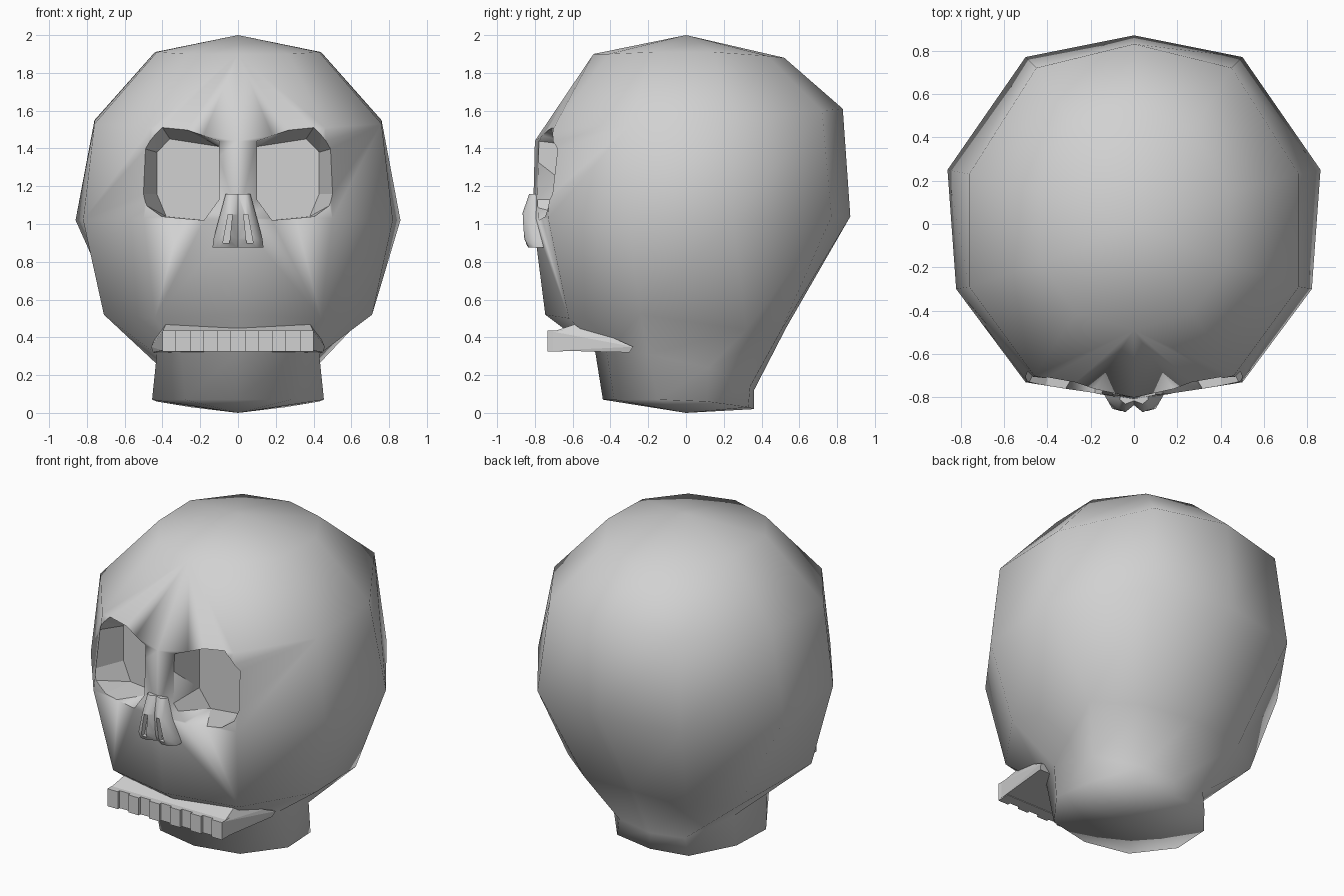
import bpy, bmesh, math
from mathutils import Vector

cube = bpy.data.objects.get("Cube")
if cube:
    bpy.data.objects.remove(cube, do_unlink=True)

bone = bpy.data.materials.new("bone_grey")
bone.use_nodes = True
bone.diffuse_color = (0.64, 0.64, 0.64, 1)
bone.node_tree.nodes["Principled BSDF"].inputs["Base Color"].default_value = (0.64, 0.64, 0.64, 1)


def finish(name, bm):
    bmesh.ops.recalc_face_normals(bm, faces=bm.faces)
    mesh = bpy.data.meshes.new(name)
    bm.to_mesh(mesh)
    bm.free()
    mesh.materials.append(bone)
    obj = bpy.data.objects.new(name, mesh)
    bpy.context.collection.objects.link(obj)
    return obj


def add_hull(bm, points):
    verts = [bm.verts.new(p) for p in points]
    res = bmesh.ops.convex_hull(bm, input=verts)
    spare = {v for v in res["geom_interior"] + res["geom_unused"]
             if isinstance(v, bmesh.types.BMVert) and v.is_valid}
    bmesh.ops.delete(bm, geom=list(spare), context="VERTS")


def activate(obj):
    bpy.ops.object.select_all(action="DESELECT")
    obj.select_set(True)
    bpy.context.view_layer.objects.active = obj


def carve(obj, cutter):
    cutter.hide_render = True
    mod = obj.modifiers.new("carve", "BOOLEAN")
    mod.object = cutter
    mod.solver = "EXACT"
    activate(obj)
    bpy.ops.object.modifier_apply(modifier=mod.name)
    bpy.data.objects.remove(cutter, do_unlink=True)


def smooth(obj, degrees):
    activate(obj)
    bpy.ops.object.shade_smooth_by_angle(angle=math.radians(degrees))


def mirrored(p, side):
    return Vector((p[0] * side, p[1], p[2]))


# Skull: half rings from back to front, mirrored into ten-sided rings
half_rings = [
    [(0, .52, 1.88), (.27, .43, 1.89), (.44, .15, 1.91), (.43, -.18, 1.91), (.27, -.41, 1.9), (0, -.49, 1.9)],
    [(0, .83, 1.61), (.45, .72, 1.6), (.76, .23, 1.55), (.76, -.29, 1.53), (.46, -.7, 1.51), (0, -.8, 1.44)],
    [(0, .87, 1.04), (.5, .77, 1.04), (.86, .25, 1.02), (.82, -.3, 1.02), (.5, -.73, 1.03), (0, -.81, 1.03)],
    [(0, .53, .45), (.36, .5, .43), (.6, .32, .44), (.71, -.24, .52), (.44, -.62, .5), (0, -.745, .52)],
    [(0, .36, .12), (.23, .34, .14), (.41, .12, .24), (.43, -.2, .31), (.3, -.42, .32), (0, -.48, .32)],
    [(0, .36, .02), (.25, .33, .03), (.43, .11, .06), (.455, -.15, .07), (.28, -.38, .07), (0, -.44, .07)],
]
bm = bmesh.new()
rings = []
for half in half_rings:
    pts = half + [(-x, y, z) for x, y, z in half[-2:0:-1]]
    rings.append([bm.verts.new(p) for p in pts])
n = len(rings[0])
for upper, lower in zip(rings, rings[1:]):
    for i in range(n):
        j = (i + 1) % n
        bm.faces.new((upper[i], upper[j], lower[j], lower[i]))
for ring, z in ((rings[0], 2), (rings[-1], 0)):
    tip = bm.verts.new((0, 0, z))
    for i in range(n):
        bm.faces.new((ring[i], ring[(i + 1) % n], tip))
skull = finish("skull", bm)

# Eye sockets: rim outline and the inward shift of its back end
rim = [((.1, 1.43), (0, -.02)), ((.4, 1.51), (-.04, -.06)), ((.5, 1.4), (-.07, -.02)),
       ((.5, 1.16), (-.07, 0)), ((.4, 1.04), (-.02, 0)), ((.18, 1.02), (0, 0)), ((.1, 1.13), (0, 0))]
bm = bmesh.new()
for side in (1, -1):
    points = []
    for (x, z), (dx, dz) in rim:
        points.append(mirrored((x + dx, -.53, z + dz), side))
        points.append(mirrored((x - dx * 1.4, -.95, z - dz * 1.4), side))
    add_hull(bm, points)
carve(skull, finish("socket_cutter", bm))
smooth(skull, 95)
for face in skull.data.polygons:
    c = face.center
    if abs(c.x) < .5 and -.69 < c.y < -.4 and 1 < c.z < 1.52:
        face.use_smooth = False

# Nose: two joined halves with a shallow groove between them
for side, label in ((1, "left"), (-1, "right")):
    bm = bmesh.new()
    points = [(0, -.7, 1.16), (.06, -.7, 1.16), (0, -.7, .875), (.13, -.7, .875),
              (0, -.815, 1.16), (.04, -.83, 1.16), (.065, -.81, 1.16),
              (0, -.835, 1.05), (.04, -.868, 1.05), (.07, -.855, 1.05), (.09, -.81, 1.05),
              (0, -.825, .92), (.05, -.86, .92), (.1, -.852, .92), (.13, -.8, .92),
              (0, -.805, .875), (.05, -.835, .875), (.1, -.83, .875), (.135, -.79, .875)]
    add_hull(bm, [mirrored(p, side) for p in points])
    nose = finish(label + "_nose_half", bm)
    # Slanted nostril slot
    bm = bmesh.new()
    slot = [(.045, .9), (.08, .9), (.052, 1.05), (.03, 1.05)]
    add_hull(bm, [mirrored((x, y, z), side) for x, z in slot for y in (-.95, -.82)])
    carve(nose, finish("nostril_cutter", bm))
    smooth(nose, 50)

# Upper jaw: wedge that tapers toward the back
bm = bmesh.new()
add_hull(bm, [mirrored(p, side) for side in (1, -1) for p in (
    (.4, -.705, .33), (.4, -.705, .43), (.38, -.57, .475),
    (.45, -.3, .32), (.46, -.28, .35), (.44, -.37, .39))])
finish("upper_jaw", bm)

# Teeth: a straight row with alternating depth
count = 11
width = .8 / count
bm = bmesh.new()
for i in range(count):
    x0 = -.4 + i * width
    front = -.733 if i % 2 == 0 else -.715
    add_hull(bm, [(x, y, z) for x in (x0, x0 + width)
                  for y in (front, -.65) for z in (.325, .435)])
finish("teeth", bm)
